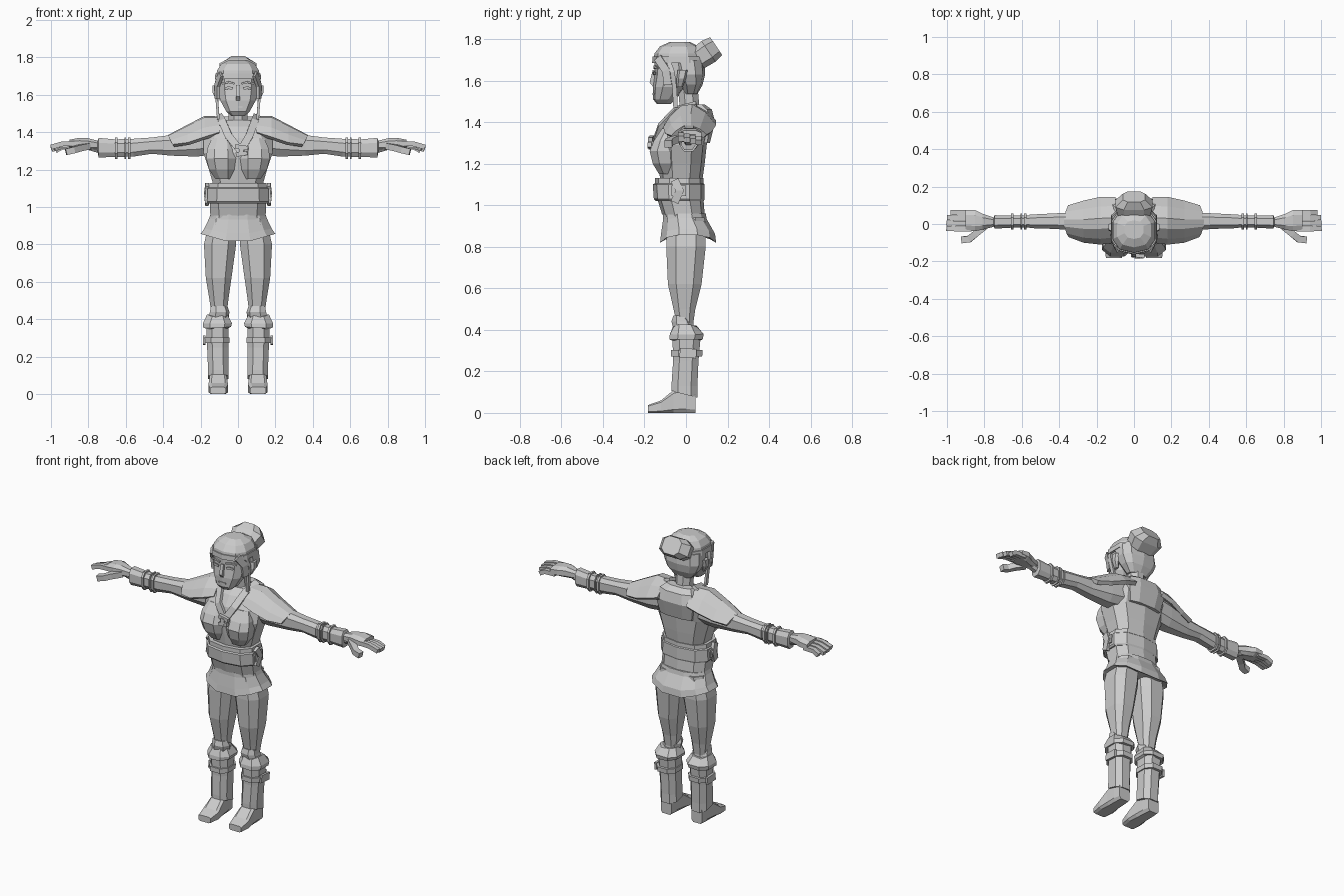
import bpy, bmesh, math
from mathutils import Vector, Matrix

cloth = bpy.data.materials.new("plain grey")
cloth.diffuse_color = (0.6, 0.6, 0.6, 1)


def finish(name, bm, mirror=False):
    bmesh.ops.recalc_face_normals(bm, faces=bm.faces)
    me = bpy.data.meshes.new(name)
    bm.to_mesh(me)
    bm.free()
    me.materials.append(cloth)
    ob = bpy.data.objects.new(name, me)
    bpy.context.collection.objects.link(ob)
    if mirror:
        m = ob.modifiers.new("Mirror", 'MIRROR')
        m.use_mirror_merge = False
    return ob


def skin(bm, rings):
    """Bridge rings of verts and cap both ends."""
    n = len(rings[0])
    for a, b in zip(rings, rings[1:]):
        for i in range(n):
            bm.faces.new((a[i], a[(i + 1) % n], b[(i + 1) % n], b[i]))
    bm.faces.new(rings[0])
    bm.faces.new(rings[-1])


def loft(name, rings, axis='z', n=8, p=2.6, mirror=False, warp=None):
    """Rings are (position on axis, min a, max a, min b, max b)."""
    bm = bmesh.new()
    ang = [2 * math.pi * (i + .5) / n for i in range(n)]
    f = lambda v: math.copysign(abs(v) ** (2 / p), v)
    ca, sa = [f(math.cos(t)) for t in ang], [f(math.sin(t)) for t in ang]
    ma, mb = max(ca), max(sa)
    out = []
    for t, a0, a1, b0, b1 in rings:
        ring = []
        for c, s in zip(ca, sa):
            a = (a0 + a1) / 2 + c / ma * (a1 - a0) / 2
            b = (b0 + b1) / 2 + s / mb * (b1 - b0) / 2
            co = Vector({'z': (a, b, t), 'x': (t, a, b), 'y': (a, t, b)}[axis])
            ring.append(bm.verts.new(warp(co) if warp else co))
        out.append(ring)
    skin(bm, out)
    return finish(name, bm, mirror)


def strip(name, pts, w, d, up=(0, -1, 0), mirror=False):
    """Flat strap along points; w across, d along the facing direction."""
    bm = bmesh.new()
    pts, up = [Vector(q) for q in pts], Vector(up)
    out = []
    for i, q in enumerate(pts):
        t = (pts[min(i + 1, len(pts) - 1)] - pts[max(i - 1, 0)]).normalized()
        s = t.cross(up).normalized() * w / 2
        u = s.cross(t).normalized() * d / 2
        out.append([bm.verts.new(q + v) for v in (s + u, s - u, -s - u, -s + u)])
    skin(bm, out)
    return finish(name, bm, mirror)


def sym(z, x, y0, y1):
    return (z, -x, x, y0, y1)


# Torso, bust and neck
loft("torso", [sym(.90, .15, -.10, .09), sym(1.0, .14, -.12, .08), sym(1.13, .135, -.125, .08),
               sym(1.2, .155, -.135, .09), sym(1.29, .185, -.145, .10), sym(1.37, .185, -.125, .12),
               sym(1.43, .15, -.085, .12), sym(1.465, .08, -.04, .09)], n=10)
loft("bust", [(1.15, .03, .12, -.13, -.05), (1.20, .015, .155, -.16, -.04), (1.26, .01, .17, -.175, -.04),
              (1.31, .015, .165, -.155, -.04), (1.37, .03, .14, -.115, -.04)], p=2.3, mirror=True)
loft("neck", [sym(1.42, .065, -.04, .08), sym(1.47, .05, -.03, .065), sym(1.58, .05, -.04, .055)], p=2)

# Belt with side ties
loft("belt", [sym(1.02, .158, -.145, .085), sym(1.03, .165, -.155, .09), sym(1.10, .162, -.16, .09),
              sym(1.105, .155, -.15, .085), sym(1.13, .152, -.15, .085)], n=10)
loft("lower_belt", [sym(.955, .148, -.115, .09), sym(1.02, .15, -.135, .085)], n=10)
strip("belt_tie", [(.165, -.055, 1.12), (.172, -.03, 1.07), (.165, -.055, 1.015)], .04, .02, (1, 0, 0), True)
strip("belt_knot", [(.165, -.07, 1.07), (.165, .0, 1.07)], .05, .016, (1, 0, 0), True)


# Skirt, lifted at the sides
def hem(co):
    co.z += .30 * abs(co.x) * max(0, .96 - co.z) / .17
    return co


loft("skirt", [sym(.96, .148, -.11, .095), sym(.93, .155, -.11, .10), sym(.85, .18, -.12, .14),
               sym(.80, .20, -.125, .145), sym(.82, .17, -.10, .12)], n=12, p=2.4, warp=hem)

# Legs and boots
loft("leg", [(.94, .01, .15, -.09, .09), (.80, .01, .182, -.095, .095), (.62, .035, .172, -.087, .075),
             (.50, .052, .152, -.06, .045), (.43, .06, .142, -.045, .035), (.36, .06, .15, -.05, .04)], mirror=True)
loft("knee_wrap", [(.47, .06, .145, -.06, .0), (.44, .05, .15, -.07, .03), (.40, .055, .16, -.06, .04)],
     n=7, mirror=True)
loft("boot_shaft", [(.10, .05, .16, -.07, .055), (.13, .052, .16, -.07, .055), (.25, .052, .165, -.062, .06),
                    (.36, .05, .17, -.065, .07)], mirror=True,
     warp=lambda c: Vector((c.x, c.y, c.z - (.25 * (c.y + .05) if c.z < .12 else 0))))
loft("boot_cuff", [(.35, .06, .165, -.06, .06), (.365, .037, .185, -.08, .08), (.39, .032, .188, -.078, .085),
                   (.415, .055, .165, -.06, .05)], n=8, mirror=True,
     warp=lambda c: c + Vector((0, 0, .012 * math.sin(c.x * 160))))
loft("boot_band", [(.272, .045, .176, -.073, .078), (.302, .045, .178, -.073, .08)], mirror=True)
strip("boot_band_tie", [(.18, -.03, .29), (.18, .05, .285)], .045, .014, (1, 0, 0), True)
loft("foot", [(-.182, .065, .15, 0, .038), (-.12, .053, .158, 0, .06), (-.06, .06, .152, 0, .11),
              (0, .065, .15, 0, .13), (.045, .07, .145, 0, .10)], axis='y', p=5, mirror=True)

# Arms with sleeves and bracelets
loft("upper_arm", [(.14, -.05, .08, 1.28, 1.44), (.22, -.045, .075, 1.27, 1.43), (.36, -.03, .06, 1.275, 1.385),
                   (.46, -.025, .055, 1.285, 1.372), (.56, -.022, .05, 1.27, 1.365)], 'x', mirror=True)
loft("forearm", [(.55, -.02, .047, 1.27, 1.365), (.66, -.02, .045, 1.268, 1.362), (.745, -.025, .047, 1.265, 1.37),
                 (.75, -.012, .035, 1.29, 1.355), (.80, -.015, .035, 1.305, 1.36)], 'x', mirror=True)
for i, x in enumerate((.575, .60, .645)):
    w = .013 if i != 1 else .006
    loft(f"bracelet_{i + 1}", [(x, -.03, .055, 1.258, 1.372), (x + w, -.03, .055, 1.258, 1.372)], 'x', mirror=True)

# Hands
loft("palm", [(.75, -.015, .035, 1.305, 1.355), (.81, -.03, .055, 1.305, 1.37), (.85, -.038, .075, 1.308, 1.37),
              (.90, -.035, .075, 1.315, 1.36)], 'x', mirror=True)
for i, (y, tip) in enumerate(((-.026, 1.0), (.003, 1.0), (.032, .995), (.06, .975))):
    z = 1.34 - .006 * i
    strip(f"finger_{i + 1}", [(.87, y, z), (.94, y, z - .002), (tip, y + .002, z - .02)], .027, .026, (0, 0, 1), True)
strip("thumb", [(.80, -.015, 1.325), (.85, -.055, 1.315), (.88, -.08, 1.305), (.92, -.085, 1.295)],
      .036, .034, (0, 0, 1), True)

# Shoulder guards: arched plates
bm = bmesh.new()
grid = []
for x, y0, y1, top, edge in ((.10, -.10, .145, 1.485, 1.40), (.18, -.11, .145, 1.487, 1.375),
                             (.27, -.10, .125, 1.44, 1.345), (.375, -.07, .10, 1.385, 1.335)):
    arc = []
    for u, h in ((0, 0), (.12, .45), (.33, .92), (.55, 1), (.8, .65), (1, .1)):
        arc.append(bm.verts.new((x - .025 * (1 - h) * (x > .3), y0 + u * (y1 - y0), edge + h * (top - edge))))
    grid.append(arc)
for a, b in zip(grid, grid[1:]):
    for i in range(5):
        bm.faces.new((a[i], a[i + 1], b[i + 1], b[i]))
guard = finish("shoulder_guard", bm, True)
thick = guard.modifiers.new("Thickness", 'SOLIDIFY')
thick.thickness = .025
thick.offset = -1

# Crossed collar and chest tie
strip("collar_left", [(.10, .05, 1.485), (.09, -.05, 1.46), (.06, -.125, 1.38), (.015, -.15, 1.305)], .04, .02)
strip("collar_right", [(-.10, .05, 1.485), (-.085, -.05, 1.46), (-.05, -.125, 1.38), (.015, -.15, 1.30)], .04, .018)
loft("back_mantle", [sym(1.30, .11, .06, .115), sym(1.40, .13, .05, .14), sym(1.46, .11, .03, .125),
                     sym(1.485, .085, .03, .09)], n=8)
strip("tie_loop_upper", [(-.015, -.165, 1.325), (.055, -.172, 1.315)], .022, .02)
strip("tie_loop_lower", [(-.01, -.17, 1.28), (.05, -.175, 1.29)], .022, .02)
strip("tie_knot", [(.02, -.172, 1.32), (.015, -.174, 1.275)], .025, .022)

# Head and face
loft("face", [sym(1.487, .035, -.14, -.075), sym(1.51, .062, -.158, -.05), sym(1.57, .095, -.16, .0),
              sym(1.63, .106, -.152, .03), sym(1.70, .108, -.152, .05), sym(1.74, .09, -.13, .05)], n=10, p=2.5)
strip("nose", [(0, -.15, 1.65), (0, -.165, 1.59), (0, -.15, 1.575)], .02, .02)
strip("brow", [(.02, -.153, 1.66), (.05, -.151, 1.668), (.085, -.135, 1.66)], .01, .009, mirror=True)
strip("eye", [(.028, -.155, 1.634), (.05, -.154, 1.638), (.07, -.147, 1.634)], .014, .006, mirror=True)
strip("mouth", [(-.025, -.158, 1.535), (.025, -.158, 1.535)], .009, .006)
loft("ear", [(1.57, .10, .115, -.045, -.015), (1.61, .10, .135, -.045, .0), (1.65, .10, .135, -.04, .01)], n=6, mirror=True)

# Hair, headband, side locks and bun
loft("hair_cap", [sym(1.69, .118, -.158, .085), sym(1.73, .112, -.152, .08), sym(1.765, .09, -.125, .06),
                  sym(1.785, .05, -.08, .02)], n=10, p=2.5)
loft("back_hair", [sym(1.535, .06, -.01, .055), sym(1.58, .10, -.03, .08), sym(1.63, .122, -.06, .092),
                   sym(1.70, .118, -.08, .088)], n=10)
loft("headband", [sym(1.685, .123, -.163, .094), sym(1.715, .121, -.161, .09)], n=10, p=2.5)
strip("side_lock", [(.105, -.09, 1.71), (.122, -.065, 1.64), (.112, -.055, 1.56), (.105, -.05, 1.47)],
      .022, .014, (1, 0, 0), True)
strip("temple_hair", [(.09, -.135, 1.71), (.112, -.095, 1.65), (.112, -.085, 1.58)], .04, .016, (1, -.4, 0), True)
turn = Matrix.Translation((0, .10, 1.735)) @ Matrix.Rotation(math.radians(34), 4, 'X')
loft("hair_bun", [(-.09, -.05, .05, -.04, .04), (-.05, -.085, .085, -.056, .056), (.01, -.10, .10, -.06, .06),
                  (.055, -.06, .06, -.052, .052)], 'y', p=3, warp=lambda c: turn @ c)
